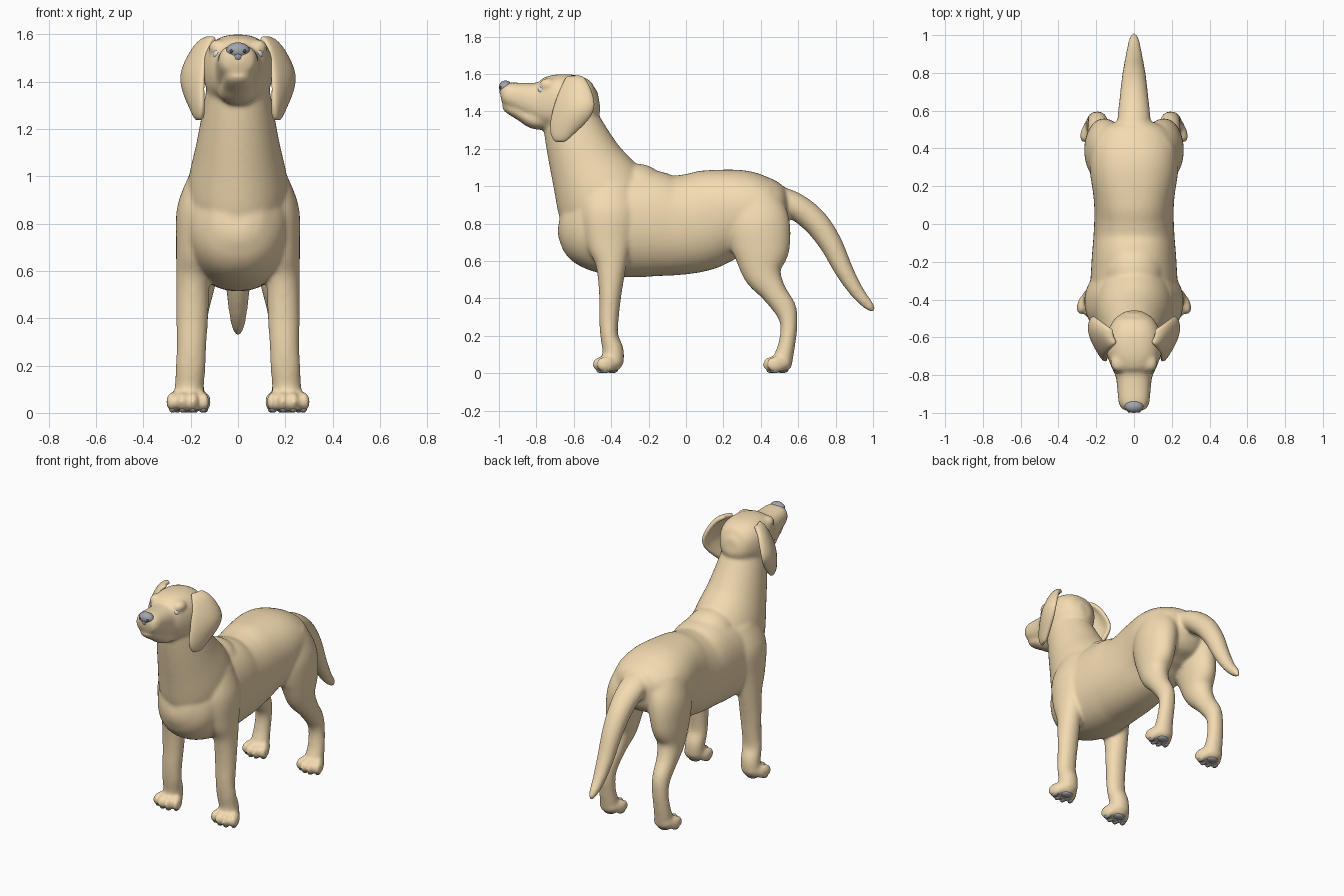
import bpy, bmesh, math
from mathutils import Matrix, Vector


def material(name, rgb):
    m = bpy.data.materials.new(name)
    m.diffuse_color = (*rgb, 1)
    return m


COAT = material("coat", (0.90, 0.71, 0.44))
GREY = material("nose_and_pads", (0.36, 0.38, 0.42))
DARK = material("nostril_dark", (0.08, 0.08, 0.09))
WHITE = material("eye_white", (0.72, 0.74, 0.80))


def spline(points, steps=8):
    """Catmull-Rom interpolation of any tuples."""
    p = [points[0]] + list(points) + [points[-1]]
    out = []
    for i in range(1, len(p) - 2):
        for k in range(steps):
            t = k / steps
            out.append([0.5 * (2 * b + (c - a) * t + (2 * a - 5 * b + 4 * c - d) * t * t
                               + (3 * b - a - 3 * c + d) * t ** 3)
                        for a, b, c, d in zip(*p[i - 1:i + 3])])
    return out + [list(points[-1])]


def tube(bm, points, side=1, e=2.0, n=48):
    """Loft of oval sections (x, y, z, half width, half depth) along a path."""
    pts = spline(points)
    rings = []
    for i, (x, y, z, a, b) in enumerate(pts):
        q, r = pts[max(i - 1, 0)], pts[min(i + 1, len(pts) - 1)]
        t = Vector((0, r[1] - q[1], r[2] - q[2])).normalized()
        ring = []
        for k in range(n):
            c, s = math.cos(math.tau * k / n), math.sin(math.tau * k / n)
            u = math.copysign(abs(c) ** (2 / e), c) * a
            v = math.copysign(abs(s) ** (2 / e), s) * b
            ring.append(bm.verts.new((side * x + u, y - t.z * v, z + t.y * v)))
        rings.append(ring)
    faces = [bm.faces.new((p[k], p[(k + 1) % n], q[(k + 1) % n], q[k]))
             for p, q in zip(rings, rings[1:]) for k in range(n)]
    faces += [bm.faces.new(rings[0][::-1]), bm.faces.new(rings[-1])]
    bmesh.ops.recalc_face_normals(bm, faces=faces)


def ball(bm, centre, radii, turn=0):
    m = Matrix.Translation(centre) @ Matrix.Rotation(turn, 4, 'Z') @ Matrix.Diagonal((*radii, 1))
    bmesh.ops.create_uvsphere(bm, u_segments=24, v_segments=16, radius=1, matrix=m)


def finish(bm, name, mat):
    me = bpy.data.meshes.new(name)
    bm.to_mesh(me)
    bm.free()
    me.materials.append(mat)
    me.shade_smooth()
    ob = bpy.data.objects.new(name, me)
    bpy.context.collection.objects.link(ob)
    return ob


body, pads = bmesh.new(), bmesh.new()

# torso: breast, rib cage, loin, rump
tube(body, [(0, -.675, .83, .05, .07), (0, -.645, .825, .12, .14), (0, -.55, .81, .20, .235),
            (0, -.38, .80, .23, .28), (0, -.2, .80, .225, .285), (0, -.07, .79, .215, .267),
            (0, .05, .805, .21, .265), (0, .15, .835, .215, .257), (0, .3, .87, .235, .22),
            (0, .42, .87, .222, .18), (0, .51, .855, .16, .13), (0, .55, .85, .06, .06)], e=2.2)

# neck
tube(body, [(0, -.39, .80, .21, .25), (0, -.455, .96, .212, .25), (0, -.54, 1.14, .175, .197),
            (0, -.61, 1.33, .14, .155), (0, -.63, 1.45, .12, .13)])
# withers easing the neck into the back
ball(body, (0, -.26, .97), (.16, .16, .15))

# skull and upper muzzle
tube(body, [(0, -.465, 1.46, .04, .05), (0, -.50, 1.455, .10, .10), (0, -.58, 1.455, .142, .138),
            (0, -.68, 1.45, .146, .148), (0, -.76, 1.45, .118, .133), (0, -.81, 1.455, .096, .103),
            (0, -.88, 1.472, .088, .083), (0, -.95, 1.49, .08, .066), (0, -.98, 1.495, .06, .048),
            (0, -.992, 1.495, .03, .025)], e=2.4)

# lower jaw
tube(body, [(0, -.68, 1.37, .09, .06), (0, -.80, 1.355, .08, .052), (0, -.88, 1.388, .068, .04),
            (0, -.95, 1.42, .055, .03), (0, -.978, 1.432, .03, .015)])

# tail
tube(body, [(0, .40, .95, .09, .075), (0, .56, .905, .087, .072), (0, .68, .82, .075, .07),
            (0, .77, .70, .065, .062), (0, .845, .55, .053, .05), (0, .915, .435, .04, .038),
            (0, .975, .365, .027, .028), (0, 1.005, .335, .012, .014)])

FRONT_LEG = [(.12, -.40, 1.02, .08, .12), (.16, -.41, .87, .097, .15), (.18, -.41, .7, .081, .122),
             (.19, -.40, .58, .071, .083), (.193, -.405, .42, .068, .06), (.196, -.412, .29, .063, .052),
             (.20, -.41, .2, .063, .048), (.205, -.39, .12, .062, .057), (.21, -.39, .05, .064, .057)]
HIND_LEG = [(.10, .35, .97, .11, .13), (.143, .38, .82, .115, .17), (.165, .4, .67, .097, .157),
            (.175, .41, .54, .079, .107), (.185, .465, .44, .064, .07), (.19, .53, .345, .055, .06),
            (.195, .55, .26, .052, .046), (.2, .54, .16, .054, .045), (.2, .52, .08, .06, .052),
            (.2, .51, .045, .062, .05)]

for s in (1, -1):
    # brow ridges and cheeks
    ball(body, (s * .083, -.735, 1.543), (.042, .05, .036))
    ball(body, (s * .085, -.67, 1.40), (.05, .08, .08))
    for leg, py, px, gap in ((FRONT_LEG, -.40, .212, .042), (HIND_LEG, .51, .2, .038)):
        tube(body, leg, s)
        # paw, four toes and their pads
        ball(body, (s * px, py, .055), (.07, .06, .05))
        ball(pads, (s * px, py + .005, .017), (.04, .032, .016))
        for i in range(4):
            d = i - 1.5
            x = s * px + d * gap
            y = py - (.048 if abs(d) < 1 else .028)
            ball(body, (x, y, .047), (.026, .054, .044), d * .16)
            ball(pads, (x, y - .005, .014), (.015, .026, .013), d * .16)

# fuse the coat into one smooth skin
dog = finish(body, "body", COAT)
rm = dog.modifiers.new("fuse", 'REMESH')
rm.mode, rm.voxel_size, rm.use_smooth_shade = 'VOXEL', .01, True
sm = dog.modifiers.new("soften", 'SMOOTH')
sm.factor, sm.iterations = .5, 12
finish(pads, "paw_pads", GREY)

# nose with nostrils
bm = bmesh.new()
ball(bm, (0, -.965, 1.53), (.05, .035, .035))
ball(bm, (0, -.968, 1.508), (.024, .03, .028))
finish(bm, "nose", GREY)
bm = bmesh.new()
for s in (1, -1):
    ball(bm, (s * .026, -.988, 1.528), (.01, .01, .008))
finish(bm, "nostrils", DARK)

# hanging ears: rows of (z, front y, back y, front x, outermost x)
EAR = [(1.585, -.63, -.56, .09, .11), (1.565, -.65, -.53, .115, .165),
       (1.49, -.685, -.495, .135, .212), (1.42, -.71, -.48, .143, .242),
       (1.35, -.725, -.52, .145, .222), (1.29, -.73, -.59, .145, .192), (1.235, -.70, -.65, .15, .168)]
FLARE = (0, .5, .85, 1, .8)
for s, label in ((1, "left"), (-1, "right")):
    bm = bmesh.new()
    grid = [[bm.verts.new((s * (xf + (xo - xf) * w), yf + (yb - yf) * k / 4, z))
             for k, w in enumerate(FLARE)] for z, yf, yb, xf, xo in EAR]
    for p, q in zip(grid, grid[1:]):
        for k in range(4):
            f = (p[k], p[k + 1], q[k + 1], q[k])
            bm.faces.new(f[::-1] if s > 0 else f)
    ear = finish(bm, label + "_ear", COAT)
    so = ear.modifiers.new("thickness", 'SOLIDIFY')
    so.thickness, so.offset = .032, 0
    sub = ear.modifiers.new("round", 'SUBSURF')
    sub.levels = sub.render_levels = 2
    # eyeball
    bm = bmesh.new()
    ball(bm, (s * .083, -.768, 1.515), (.023, .024, .022))
    finish(bm, label + "_eye", WHITE)
